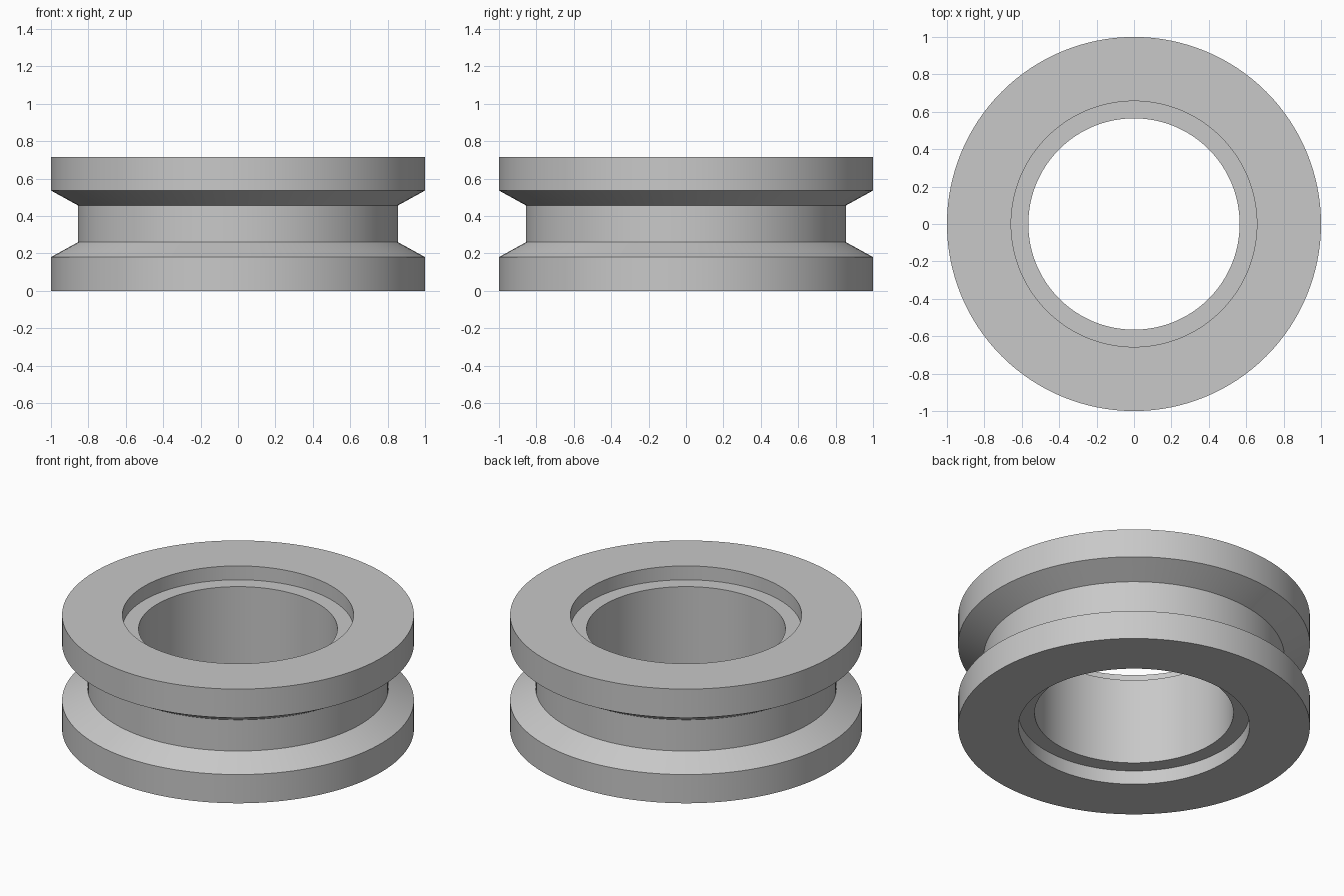
import bpy, bmesh, math
from mathutils import Matrix, Vector

cube = bpy.data.objects.get("Cube")
if cube:
    bpy.data.objects.remove(cube, do_unlink=True)

# Material
grey = bpy.data.materials.new("light grey")
grey.use_nodes = True
colour = (0.58, 0.58, 0.58, 1)
grey.diffuse_color = colour
grey.node_tree.nodes["Principled BSDF"].inputs["Base Color"].default_value = colour

HEIGHT = 0.716
SEGMENTS = 128

# Lower half of the cross-section (radius, z), from bore to groove
lower = [(0.565, 0.087), (0.657, 0.087), (0.657, 0), (1, 0), (1, 0.18), (0.855, 0.26)]
# Mirror it about mid-height to close the section
profile = lower + [(r, HEIGHT - z) for r, z in reversed(lower)]


def lathe(name, points, material):
    """Revolve a closed section around the z axis."""
    bm = bmesh.new()
    verts = [bm.verts.new((r, 0, z)) for r, z in points]
    edges = [bm.edges.new((v, verts[(i + 1) % len(verts)])) for i, v in enumerate(verts)]
    bmesh.ops.spin(bm, geom=verts + edges, cent=(0, 0, 0), axis=(0, 0, 1),
                   angle=math.tau, steps=SEGMENTS, use_merge=True)
    bmesh.ops.remove_doubles(bm, verts=bm.verts, dist=0.0001)
    bmesh.ops.recalc_face_normals(bm, faces=bm.faces)
    mesh = bpy.data.meshes.new(name)
    bm.to_mesh(mesh)
    bm.free()
    mesh.materials.append(material)
    obj = bpy.data.objects.new(name, mesh)
    bpy.context.collection.objects.link(obj)
    bpy.ops.object.select_all(action="DESELECT")
    obj.select_set(True)
    bpy.context.view_layer.objects.active = obj
    bpy.ops.object.shade_smooth_by_angle(angle=math.radians(20))
    return obj


# Grooved wheel with a stepped bore
lathe("grooved_wheel", profile, grey)
